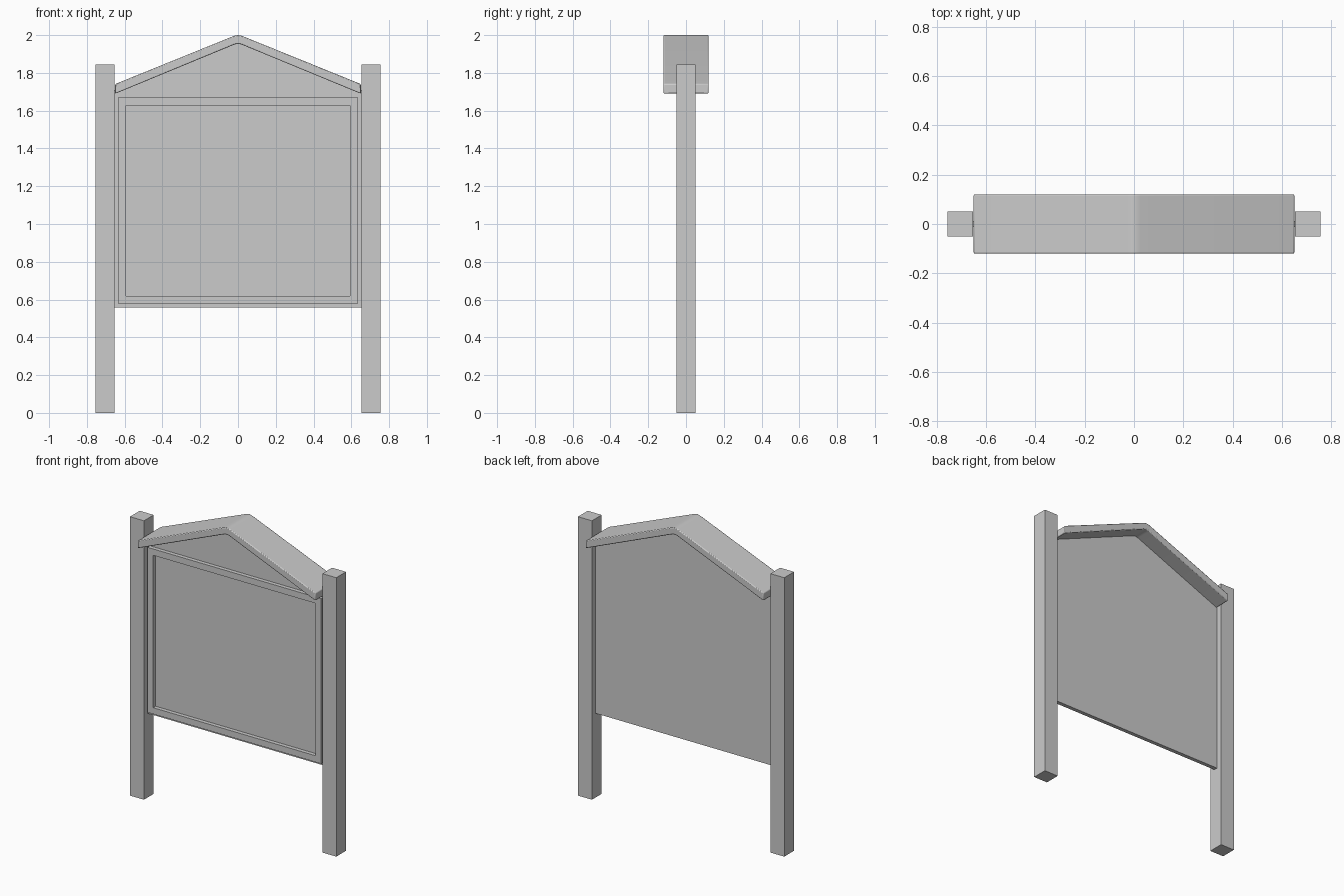
import bpy, bmesh

if "Cube" in bpy.data.objects:
    bpy.data.objects.remove(bpy.data.objects["Cube"])


def finish(name, bm):
    bmesh.ops.recalc_face_normals(bm, faces=bm.faces)
    mesh = bpy.data.meshes.new(name)
    bm.to_mesh(mesh)
    bm.free()
    obj = bpy.data.objects.new(name, mesh)
    bpy.context.collection.objects.link(obj)
    return obj


def extrude_profile(name, points, y0, y1):
    """Extrude an x-z outline along y."""
    bm = bmesh.new()
    face = bm.faces.new([bm.verts.new((x, y0, z)) for x, z in points])
    new = bmesh.ops.extrude_face_region(bm, geom=[face])["geom"]
    verts = [v for v in new if isinstance(v, bmesh.types.BMVert)]
    bmesh.ops.translate(bm, verts=verts, vec=(0, y1 - y0, 0))
    return finish(name, bm)


def mirrored(half):
    """Complete a right-hand outline, keeping centre points single."""
    return half + [(-x, z) for x, z in reversed(half) if x > 0]


def rect(w, z0, z1):
    return [(w, z0), (w, z1), (-w, z1), (-w, z0)]


def bevel(obj, width, segments=2):
    mod = obj.modifiers.new("bevel", 'BEVEL')
    mod.width = width
    mod.segments = segments
    mod.limit_method = 'ANGLE'
    mod.angle_limit = 0.8


# Square posts
for side, label in ((-1, "left"), (1, "right")):
    inner, outer = side * 0.653, side * 0.755
    extrude_profile(label + "_post",
                    [(inner, 0), (outer, 0), (outer, 1.845), (inner, 1.845)],
                    -0.051, 0.051)

# Gabled back board, its top edge tucked inside the roof
extrude_profile("back_board",
                mirrored([(0.653, 0.557), (0.653, 1.71), (0.0, 1.975)]),
                -0.013, 0.013)

# Raised display frame: outer rectangle bridged to inner opening
bm = bmesh.new()
rings = []
for y in (-0.039, -0.012):
    for points in (rect(0.635, 0.578, 1.67), rect(0.593, 0.62, 1.628)):
        rings.append([bm.verts.new((x, y, z)) for x, z in points])
front_out, front_in, back_out, back_in = rings
for a, b in ((front_out, front_in), (front_in, back_in),
             (back_in, back_out), (back_out, front_out)):
    for i in range(4):
        j = (i + 1) % 4
        bm.faces.new((a[i], a[j], b[j], b[i]))
finish("display_frame", bm)

# Folded roof with a softened ridge
ridge = [(0.0, 2.0), (0.012, 1.9985), (0.026, 1.994), (0.65, 1.741)]
under = [(0.65, 1.69), (0.022, 1.949), (0.011, 1.9525), (0.0, 1.954)]
right = ridge + under
left = [(-x, z) for x, z in reversed(right) if x > 0]
roof = extrude_profile("roof", right + left, -0.12, 0.12)
bevel(roof, 0.005)
bpy.context.view_layer.objects.active = roof
roof.select_set(True)
bpy.ops.object.shade_smooth_by_angle(angle=0.6)
